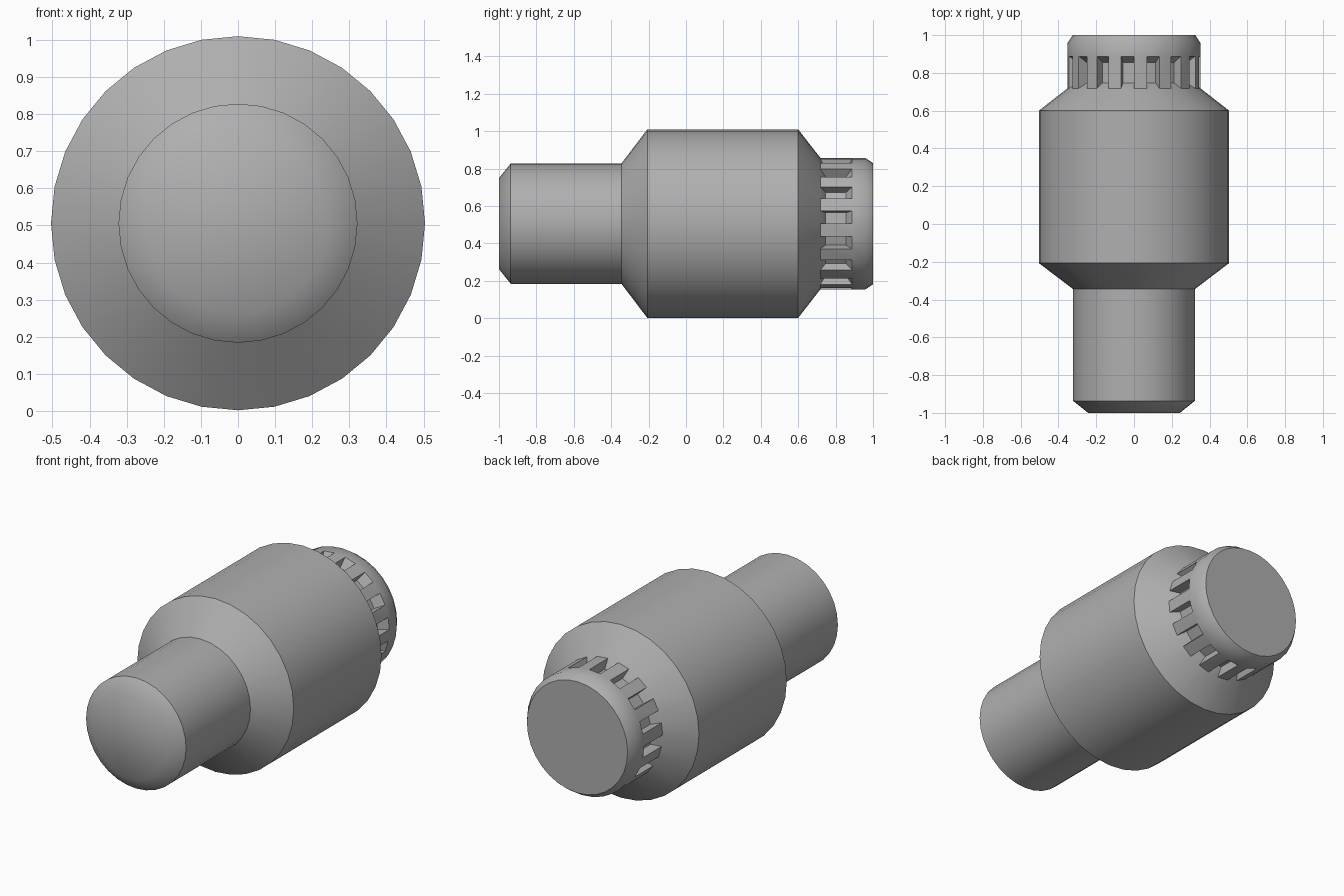
import bpy, bmesh
from math import sin, cos, pi, radians

if "Cube" in bpy.data.objects:
    bpy.data.objects.remove(bpy.data.objects["Cube"])

SIDES = 32
AXIS_Z = 0.506
# (y, radius) along the axis, from the front shaft to the slotted head
PROFILE = [(-1.0, 0.243), (-0.937, 0.322), (-0.345, 0.322), (-0.207, 0.504),
           (0.6, 0.504), (0.718, 0.352), (0.888, 0.352), (0.958, 0.352),
           (1.0, 0.324)]
SLOT_RING = 5                      # slots lie between this ring and the next
FLOOR_R, FLOOR_Y = 0.30, (0.747, 0.855)


def point(i, y, r):
    a = 2 * pi * i / SIDES         # angle measured from the top towards +x
    return (r * sin(a), y, r * cos(a))


bm = bmesh.new()
rings = [[bm.verts.new(point(i, y, r)) for i in range(SIDES)] for y, r in PROFILE]

# End caps
bm.faces.new(rings[0])
bm.faces.new(rings[-1])

# Turned skin, with a recessed slot on every other head face
for k in range(len(rings) - 1):
    for i in range(SIDES):
        j = (i + 1) % SIDES
        quad = [rings[k][i], rings[k][j], rings[k + 1][j], rings[k + 1][i]]
        if k == SLOT_RING and i % 2 == 1:
            y0, y1 = FLOOR_Y
            floor = [bm.verts.new(point(n, y, FLOOR_R))
                     for n, y in ((i, y0), (i + 1, y0), (i + 1, y1), (i, y1))]
            bm.faces.new(floor)
            for n in range(4):
                m = (n + 1) % 4
                bm.faces.new([quad[n], quad[m], floor[m], floor[n]])
        else:
            bm.faces.new(quad)

bmesh.ops.recalc_face_normals(bm, faces=bm.faces)
mesh = bpy.data.meshes.new("turned_body")
bm.to_mesh(mesh)
bm.free()

body = bpy.data.objects.new("turned_body", mesh)
body.location.z = AXIS_Z
bpy.context.collection.objects.link(body)

# Dark grey metal
metal = bpy.data.materials.new("dark_grey_metal")
metal.diffuse_color = (0.43, 0.43, 0.43, 1)
metal.use_nodes = True
metal.node_tree.nodes["Principled BSDF"].inputs["Base Color"].default_value = metal.diffuse_color
mesh.materials.append(metal)

# Smooth round surfaces with crisp shoulder and slot edges
bpy.context.view_layer.objects.active = body
body.select_set(True)
bpy.ops.object.shade_smooth_by_angle(angle=radians(40))
